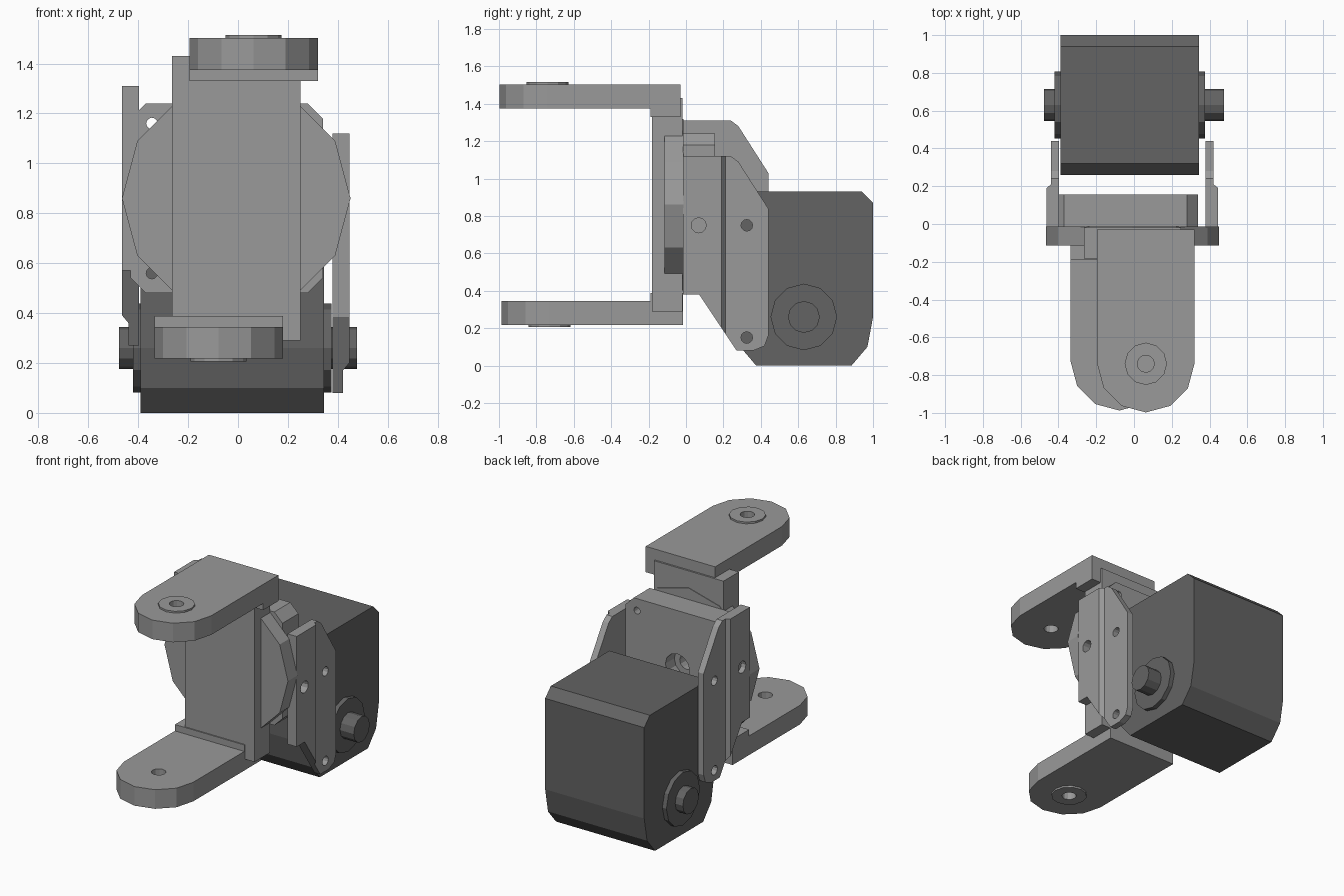
import bpy, bmesh
from math import cos, sin, pi

if "Cube" in bpy.data.objects:
    bpy.data.objects.remove(bpy.data.objects["Cube"], do_unlink=True)


def material(name, value):
    mat = bpy.data.materials.new(name)
    mat.use_nodes = True
    color = (value, value, value, 1)
    mat.diffuse_color = color
    mat.node_tree.nodes["Principled BSDF"].inputs["Base Color"].default_value = color
    return mat


LIGHT = material("light grey plastic", 0.32)
DARK = material("dark grey motor", 0.125)


def arc(cx, cy, r, start=0, end=2 * pi, steps=12):
    """Points on a twelve-sided circle or part of it."""
    return [(cx + r * cos(start + (end - start) * i / steps),
             cy + r * sin(start + (end - start) * i / steps)) for i in range(steps)]


def rect(a0, a1, b0, b1):
    return [(a0, b0), (a1, b0), (a1, b1), (a0, b1)]


def prism(name, outline, axis, lo, hi, mat=LIGHT):
    """Extrude a 2D outline along the given axis from lo to hi."""
    place = {"x": lambda p, h: (h, p[0], p[1]),
             "y": lambda p, h: (p[0], h, p[1]),
             "z": lambda p, h: (p[0], p[1], h)}[axis]
    bm = bmesh.new()
    ends = [[bm.verts.new(place(p, h)) for p in outline] for h in (lo, hi)]
    bm.faces.new(ends[0])
    bm.faces.new(ends[1])
    for i in range(len(outline)):
        j = (i + 1) % len(outline)
        bm.faces.new((ends[0][i], ends[0][j], ends[1][j], ends[1][i]))
    bmesh.ops.recalc_face_normals(bm, faces=bm.faces)
    mesh = bpy.data.meshes.new(name)
    bm.to_mesh(mesh)
    bm.free()
    mesh.materials.append(mat)
    obj = bpy.data.objects.new(name, mesh)
    bpy.context.collection.objects.link(obj)
    return obj


def combine(obj, tool, operation="DIFFERENCE"):
    """Apply a boolean and throw the tool away."""
    mod = obj.modifiers.new("boolean", "BOOLEAN")
    mod.operation, mod.object, mod.solver = operation, tool, "EXACT"
    bpy.context.view_layer.objects.active = obj
    bpy.ops.object.modifier_apply(modifier=mod.name)
    bpy.data.objects.remove(tool, do_unlink=True)


def drill(obj, axis, cx, cy, r, lo=-2, hi=2):
    combine(obj, prism("drill_cutter", arc(cx, cy, r), axis, lo, hi))


# Motor body with chamfered edges, and its shaft
AXLE_Y, AXLE_Z, BODY_L, BODY_R = 0.63, 0.26, -0.39, 0.345
half = [(0.255, 0), (0.34, 0.10), (0.37, 0.26), (0.37, 0.87), (0.31, 0.93)]
outline = [(AXLE_Y + d, z) for d, z in half] + [(AXLE_Y - d, z) for d, z in reversed(half)]
prism("motor_body", outline, "x", BODY_L, BODY_R, DARK)
for side, x, s in (("right", BODY_L, -1), ("left", BODY_R, 1)):
    prism(side + "_shaft_disc", arc(AXLE_Y, AXLE_Z, 0.178), "x", x, x + 0.03 * s, DARK)
    prism(side + "_shaft_stub", arc(AXLE_Y, AXLE_Z, 0.085), "x", x, s * 0.477, DARK)

# Side plates: stepped in thickness, cut to a slanted outline
plate = [(-0.015, 0.38), (0.07, 0.38), (0.27, 0.08), (0.36, 0.08), (0.42, 0.105),
         (0.44, 0.16), (0.44, 0.84), (0.28, 1.09), (0.24, 1.12), (-0.015, 1.12)]
for name, inner, s, lift in (("left_side_plate", 0.378, 1, 0), ("right_side_plate", 0.396, -1, 0.19)):
    thin, thick = inner + 0.043, inner + 0.068
    section = [(inner, -0.1), (thick, -0.1), (thick, 0.19), (thin, 0.21), (thin, 0.6), (inner, 0.6)]
    obj = prism(name, [(s * x, y) for x, y in section], "z", -0.2, 1.6)
    cutter = prism("outline_cutter", [(y, z + lift) for y, z in plate], "x", -1, 1)
    combine(obj, cutter, "INTERSECT")
    for y, z, r in ((0.325, 0.75, 0.031), (0.325, 0.15, 0.031), (0.068, 0.75, 0.04)):
        drill(obj, "x", y, z + lift, r)

# Mounting wall with chamfered corners, screw holes and a central recess
WALL_X, WALL_Z, W, H, C = -0.045, 0.86, 0.385, 0.38, 0.06
corner = [(W, H - C), (W - C, H)]
outline = (corner + [(-x, z) for x, z in reversed(corner)]
           + [(-x, -z) for x, z in corner] + [(x, -z) for x, z in reversed(corner)])
wall = prism("mounting_wall", [(WALL_X + x, WALL_Z + z) for x, z in outline], "y", -0.015, 0.155)
for sx in (-1, 1):
    for sz in (-1, 1):
        drill(wall, "y", WALL_X + 0.3 * sx, WALL_Z + 0.3 * sz, 0.023)
drill(wall, "y", WALL_X, WALL_Z, 0.09, 0.06, 0.3)
drill(wall, "y", WALL_X, WALL_Z, 0.05, 0.0, 0.3)

# Round turning plate between the wall and the fork
prism("turning_plate", arc(-0.007, WALL_Z, 0.458), "y", -0.115, -0.014)

# Fork: upright plate and two arms with rounded ends
prism("fork_upright", rect(-0.265, 0.25, 0.29, 1.43), "y", -0.182, -0.018)
R = 0.2575
for name, cx, cy, z0, z1, back, lip, pad in (
        ("upper", 0.0625, -0.74, 1.375, 1.503, -0.03, (1.33, 1.375), (1.503, 1.515)),
        ("lower", -0.0775, -0.73, 0.217, 0.345, -0.015, (0.345, 0.388), (0.205, 0.217))):
    tip = arc(cx, cy, R, pi, 2 * pi, 6) + [(cx + R, cy)]
    arm = prism(name + "_arm", tip + [(cx + R, back), (cx - R, back)], "z", z0, z1)
    prism(name + "_arm_lip", rect(cx - R, cx + R, -0.19, back), "z", *lip)
    ring = prism(name + "_pivot_ring", arc(cx, cy, 0.112), "z", *pad)
    for part in (arm, ring):
        drill(part, "z", cx, cy, 0.045)
